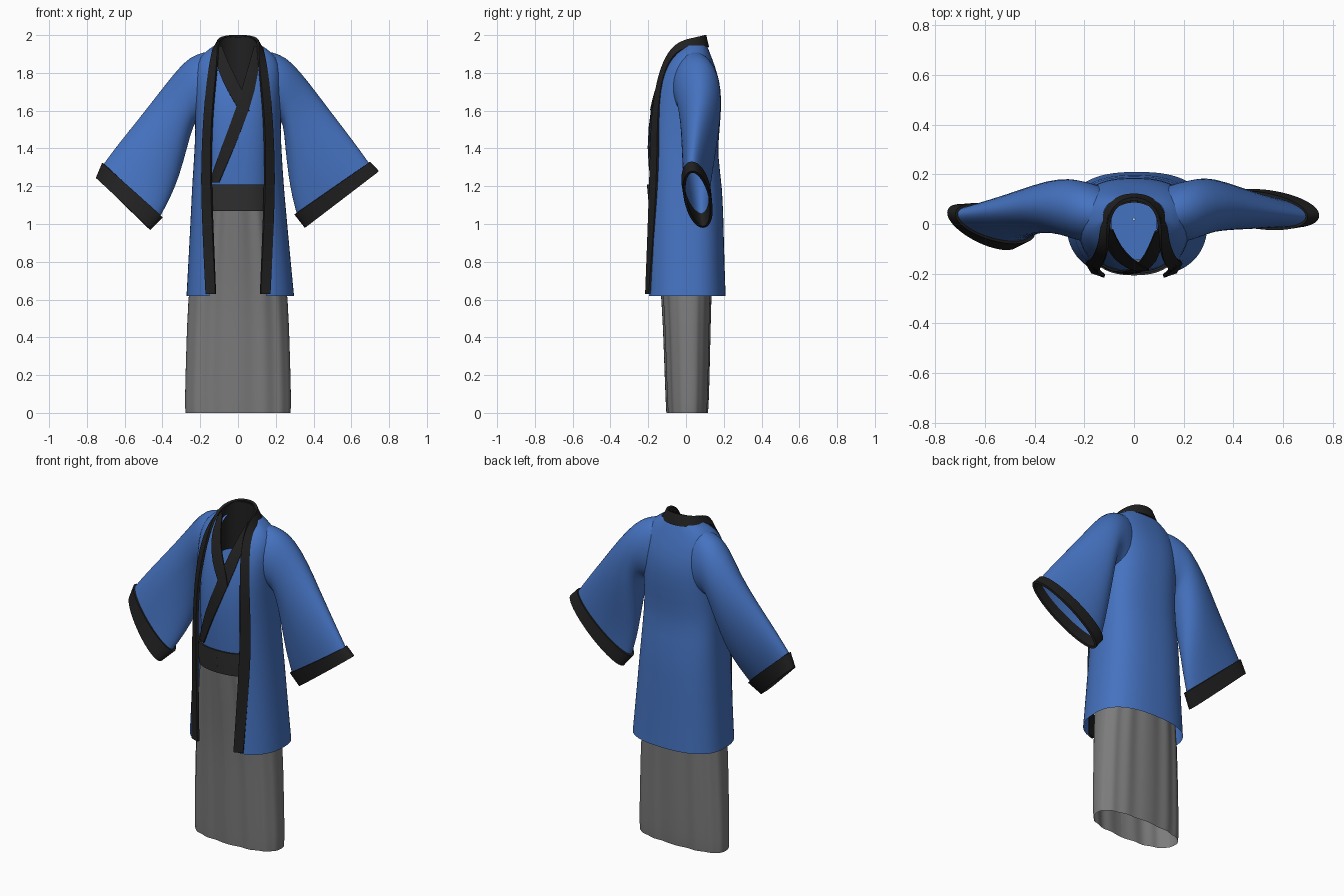
import bpy
from math import sin, cos, asin, pi
from mathutils import Vector

if "Cube" in bpy.data.objects:
    bpy.data.objects.remove(bpy.data.objects["Cube"])

Y0, N = 0.02, 2.5   # centre and squareness of the body cross-sections


def material(name, rgb):
    m = bpy.data.materials.new(name)
    m.diffuse_color = (*rgb, 1)
    m.use_nodes = True
    m.node_tree.nodes["Principled BSDF"].inputs["Base Color"].default_value = m.diffuse_color
    return m


BLUE = material("blue_cloth", (0.06, 0.17, 0.53))
BLACK = material("black_trim", (0.015, 0.015, 0.015))
DARK = material("belt_cloth", (0.03, 0.03, 0.03))
GREY = material("grey_cloth", (0.2, 0.2, 0.2))


def loft(name, rows, mat, closed=False, thick=0, levels=1):
    """Skin equal-length rows of points, smooth them, optionally add thickness."""
    n = len(rows[0])
    span = n if closed else n - 1
    faces = [(r * n + i, r * n + (i + 1) % n, (r + 1) * n + (i + 1) % n, (r + 1) * n + i)
             for r in range(len(rows) - 1) for i in range(span)]
    me = bpy.data.meshes.new(name)
    me.from_pydata([tuple(p) for row in rows for p in row], [], faces)
    me.materials.append(mat)
    ob = bpy.data.objects.new(name, me)
    bpy.context.collection.objects.link(ob)
    bpy.ops.object.select_all(action='DESELECT')
    ob.select_set(True)
    bpy.context.view_layer.objects.active = ob
    bpy.ops.object.mode_set(mode='EDIT')
    bpy.ops.mesh.select_all(action='SELECT')
    bpy.ops.mesh.normals_make_consistent(inside=False)
    bpy.ops.object.mode_set(mode='OBJECT')
    if levels:
        sub = ob.modifiers.new("smooth", 'SUBSURF')
        sub.levels = levels
        sub.boundary_smooth = 'PRESERVE_CORNERS'
        bpy.ops.object.modifier_apply(modifier=sub.name)
    if thick:
        sol = ob.modifiers.new("thickness", 'SOLIDIFY')
        sol.thickness = thick
        sol.offset = 0
        bpy.ops.object.modifier_apply(modifier=sol.name)
    bpy.ops.object.shade_smooth_by_angle(angle=0.8)
    return ob


def body_row(z, hw, yf, yb, ex=0, count=48, pleat=0):
    """Superellipse arc, from the right front edge round the back to the left front edge."""
    a0 = asin(min(1, ex / hw) ** (N / 2))
    row = []
    for i in range(count + 1):
        a = a0 + (2 * pi - 2 * a0) * i / count
        s, c = sin(a), cos(a)
        x = hw * abs(s) ** (2 / N) * (1 if s > 0 else -1)
        d = (yf - Y0 if c > 0 else yb - Y0) * abs(c) ** (2 / N)
        row.append((x, Y0 + d * (1 + pleat * cos(14 * a)), z))
    return row


def front_y(secs, x, z):
    """Front surface of a lofted body at x, z."""
    for a, b in zip(secs, secs[1:]):
        if a[0] <= z <= b[0]:
            t = (z - a[0]) / (b[0] - a[0])
            hw, yf = a[1] + (b[1] - a[1]) * t, a[2] + (b[2] - a[2]) * t
            return Y0 + (yf - Y0) * max(0, 1 - (abs(x) / hw) ** N) ** (1 / N)


# Long pleated skirt, open at the bottom: z, half width, front y, back y
skirt = [(0.0, .278, -.10, .113), (.05, .282, -.103, .118), (.3, .275, -.112, .124),
         (.6, .266, -.122, .13), (.85, .238, -.15, .14), (1.12, .2, -.18, .145)]
loft("skirt", [body_row(*s, count=112, pleat=.035) for s in skirt], GREY)

# Inner robe with a V neck (last value: half width of the front opening)
robe = [(1.1, .195, -.18, .13, 0), (1.25, .195, -.19, .13, 0), (1.4, .2, -.195, .13, 0),
        (1.55, .2, -.19, .14, 0), (1.66, .2, -.17, .14, .002), (1.76, .19, -.14, .14, .035),
        (1.86, .165, -.09, .12, .075), (1.95, .115, -.02, .1, .1)]
loft("inner_robe", [body_row(*s) for s in robe], BLUE)

# Cloth closing the robe below the neck opening
loft("neck_inset", [body_row(z, .185 * k, Y0 - .165 * k, Y0 + .11 * k) for z, k in
                    ((1.69, 1), (1.69, .6), (1.69, .02))], BLUE)

# Waist belt
loft("belt", [body_row(z, .208, yf, .15) for z, yf in
              ((1.07, -.19), (1.14, -.197), (1.21, -.203))], DARK, thick=.008)


# Crossed robe collar: (z, inner x, outer x) laid on the robe front
def collar(name, pts, lift):
    rows = [[(x, front_y(robe, x, z) - lift, z) for x in
             (a + (b - a) * k / 3 for k in range(4))] for z, a, b in pts]
    loft(name, rows, BLACK, thick=.008)


collar("collar_under", [(1.94, -.085, -.11), (1.86, -.055, -.12), (1.76, -.005, -.085),
                        (1.66, .045, -.03), (1.6, .06, .01)], .006)
collar("collar_over", [(1.94, .085, .11), (1.8, .045, .11), (1.62, -.005, .068),
                       (1.4, -.09, -.022), (1.22, -.15, -.1)], .012)

# Dark lining standing up behind the neck
back_neck = []
for i in range(17):
    a = -pi / 2 - .25 + (pi + .5) * i / 16
    up = .5 + .5 * cos(a)
    back_neck.append([(.115 * sin(a), .01 + .09 * cos(a), 1.7),
                      (.108 * sin(a), .005 + .085 * cos(a), 1.955 + .035 * up)])
loft("neck_lining", back_neck, BLACK, thick=.006)

# Open-front coat
coat = [(.62, .285, -.215, .21, .15), (.9, .264, -.213, .2, .16), (1.2, .243, -.213, .195, .178),
        (1.36, .232, -.208, .165, .17), (1.5, .225, -.208, .178, .165),
        (1.65, .228, -.195, .19, .16), (1.76, .233, -.16, .178, .15),
        (1.85, .225, -.115, .148, .135), (1.91, .18, -.06, .125, .122),
        (1.945, .125, -.01, .11, .113)]
ob = loft("coat_body", [body_row(*s) for s in coat], BLUE)
for v in ob.data.vertices:   # the hem hangs a little to the right
    v.co.x += .012 * max(0, 1.2 - v.co.z) / .58 * (abs(v.co.x) > .17 or v.co.y > 0)

# Coat edging, from the right hem round the neck to the left hem: outer, inner
half = [((.17, -.192, .63), (.118, -.21, .63)), ((.182, -.17, .9), (.13, -.2, .9)),
        ((.193, -.153, 1.2), (.142, -.19, 1.2)), ((.188, -.148, 1.4), (.143, -.185, 1.4)),
        ((.178, -.146, 1.6), (.135, -.178, 1.6)), ((.158, -.118, 1.8), (.114, -.142, 1.8)),
        ((.137, -.065, 1.895), (.105, -.088, 1.92)), ((.128, -.01, 1.93), (.107, -.025, 1.97)),
        ((.117, .06, 1.935), (.093, .05, 1.985)), ((.07, .108, 1.935), (.055, .09, 1.998)),
        ((0, .12, 1.935), (0, .105, 2.0))]
left = [tuple((-x, y, z) for x, y, z in pair) for pair in reversed(half[:-1])]
loft("coat_edging", half + left, BLACK, thick=.014, levels=2)


# Wide sleeves: each section is (top point, bottom point, half thickness)
def ring(top, bottom, t, grow=0):
    top, bottom = Vector(top), Vector(bottom)
    mid, arm = (top + bottom) / 2, (top - bottom) / 2
    arm += arm.normalized() * grow
    return [mid + arm * cos(a) + Vector((0, (t + grow) * sin(a), 0))
            for a in (2 * pi * i / 24 for i in range(24))]


def sleeve(side, secs, cuff):
    sx = 1 if side == "right" else -1
    shoulder = [((.09 * sx, .035, 1.915), (.11 * sx, .035, 1.5), .105),
                ((.155 * sx, .045, 1.918), (.17 * sx, .04, 1.53), .122),
                ((.22 * sx, .055, 1.9), (.212 * sx, .05, 1.55), .122)]
    loft(side + "_sleeve", [ring(*s) for s in shoulder + secs], BLUE, closed=True)
    loft(side + "_cuff", [ring(*s, grow=.004) for s in cuff], BLACK, closed=True, thick=.014)


sleeve("right", [((.285, .065, 1.86), (.24, .065, 1.54), .12), ((.38, .08, 1.745), (.25, .075, 1.4), .108),
                 ((.5, .06, 1.585), (.265, .075, 1.26), .092), ((.62, .04, 1.43), (.285, .075, 1.14), .075),
                 ((.695, .03, 1.325), (.31, .08, 1.05), .065)],
       [((.693, .03, 1.325), (.305, .08, 1.055), .065), ((.74, .035, 1.275), (.36, .09, .985), .063)])
sleeve("left", [((-.285, .065, 1.865), (-.235, .065, 1.53), .12), ((-.4, .085, 1.72), (-.27, .06, 1.4), .105),
                ((-.52, .065, 1.565), (-.31, .04, 1.25), .09), ((-.635, .05, 1.425), (-.36, .0, 1.13), .075),
                ((-.712, .04, 1.32), (-.41, -.035, 1.04), .062)],
       [((-.712, .04, 1.32), (-.405, -.035, 1.04), .062), ((-.745, .045, 1.24), (-.47, -.07, .975), .06)])
